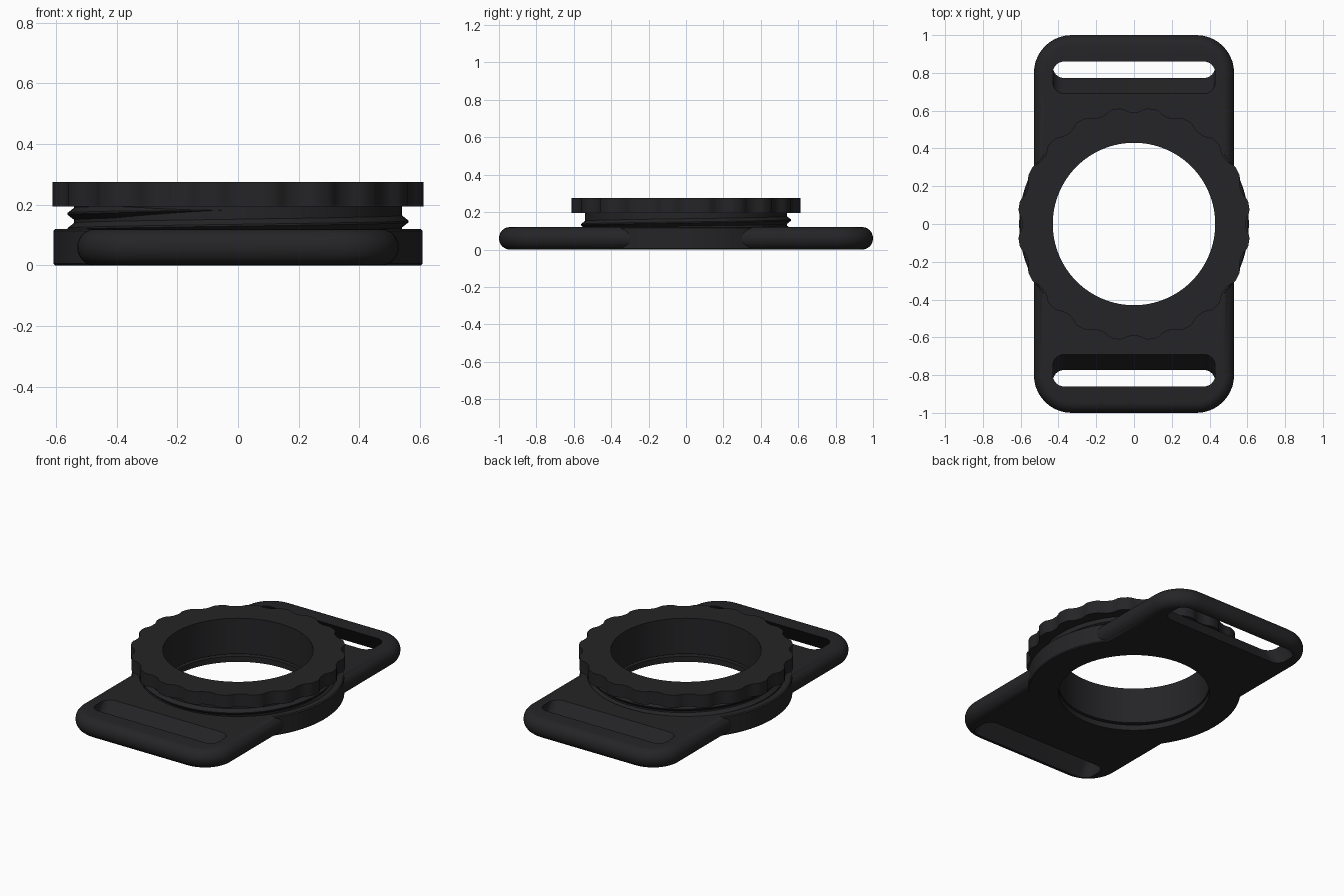
import bpy, bmesh
from math import sin, cos, pi, radians

if "Cube" in bpy.data.objects:
    bpy.data.objects.remove(bpy.data.objects["Cube"])

mat = bpy.data.materials.new("black_plastic")
mat.diffuse_color = (0.018, 0.018, 0.02, 1)
mat.use_nodes = True
mat.node_tree.nodes["Principled BSDF"].inputs["Base Color"].default_value = mat.diffuse_color


def make(name, verts, faces, angle=30):
    me = bpy.data.meshes.new(name)
    me.from_pydata(verts, [], faces)
    bm = bmesh.new()
    bm.from_mesh(me)
    bmesh.ops.recalc_face_normals(bm, faces=bm.faces)
    bm.to_mesh(me)
    bm.free()
    me.materials.append(mat)
    ob = bpy.data.objects.new(name, me)
    bpy.context.collection.objects.link(ob)
    return ob


def stack(name, loops):
    """Skin a stack of equal-length outlines and cap both ends."""
    n = len(loops[0])
    verts = [v for lp in loops for v in lp]
    faces = [(k*n + i, k*n + (i+1) % n, (k+1)*n + (i+1) % n, (k+1)*n + i)
             for k in range(len(loops)-1) for i in range(n)]
    faces += [tuple(range(n)), tuple(range((len(loops)-1)*n, len(loops)*n))]
    return make(name, verts, faces)


def sweep(name, sections, closed):
    """Join closed cross-sections one after another."""
    m, n = len(sections), len(sections[0])
    verts = [v for s in sections for v in s]
    faces = [(k*n + i, k*n + (i+1) % n, ((k+1) % m)*n + (i+1) % n, ((k+1) % m)*n + i)
             for k in range(m if closed else m-1) for i in range(n)]
    if not closed:
        faces += [tuple(range(n)), tuple(range((m-1)*n, m*n))]
    return make(name, verts, faces)


def rounded_rect(hx, hy, r, z, cy=0, seg=10):
    pts = []
    for q, (sx, sy) in enumerate([(1, 1), (-1, 1), (-1, -1), (1, -1)]):
        for i in range(seg+1):
            a = pi/2*(q + i/seg)
            pts.append((sx*(hx-r) + r*cos(a), cy + sy*(hy-r) + r*sin(a), z))
    return pts


def circle(r, z, n=128):
    return [(r*cos(2*pi*i/n), r*sin(2*pi*i/n), z) for i in range(n)]


def boolean(ob, other, op):
    mod = ob.modifiers.new(op, 'BOOLEAN')
    mod.operation, mod.object, mod.solver = op, other, 'EXACT'
    bpy.context.view_layer.objects.active = ob
    bpy.ops.object.modifier_apply(modifier=mod.name)
    bpy.data.objects.remove(other)


def smooth(ob):
    bpy.ops.object.select_all(action='DESELECT')
    ob.select_set(True)
    bpy.context.view_layer.objects.active = ob
    bpy.ops.object.shade_smooth_by_angle(angle=radians(30))


# Strap plate with fully rounded rim
T, R = 0.12, 0.057
loops = []
for k in range(13):
    a = -pi/2 + pi*k/12
    d = R*(1-cos(a))
    loops.append(rounded_rect(0.53-d, 1.0-d, 0.2-d, T/2 + T/2*sin(a)))
plate = stack("strap_plate", loops)

# Central socket disc
disc = stack("socket_disc", [circle(0.602, 0), circle(0.608, 0.006),
                             circle(0.608, T-0.006), circle(0.602, T)])
boolean(plate, disc, 'UNION')

# Stepped hole: narrow bottom lip, wider threaded socket above
boolean(plate, stack("hole_cutter", [circle(0.43, -0.05), circle(0.43, 0.035),
                                     circle(0.565, 0.0351), circle(0.565, 0.2)]), 'DIFFERENCE')

# Slanted strap slots
for s in (1, -1):
    slot = [rounded_rect(0.43, 0.085, 0.06, z, s*(0.775 + 0.083*(T-z)/T))
            for z in (-0.03, T+0.03)]
    boolean(plate, stack("slot_cutter", slot), 'DIFFERENCE')
smooth(plate)

# Screw ring: knurled flange on a plain neck
LUGS, PER = 20, 10
N = LUGS*PER
sections = []
for i in range(N):
    a = 2*pi*i/N
    r = 0.593 + 0.023*min(1, max(0, 0.55 - 0.8*cos(LUGS*a)))
    prof = [(0.43, 0.05), (0.43, 0.275), (r, 0.275), (r, 0.195), (0.54, 0.195), (0.54, 0.05)]
    sections.append([(p*cos(a), p*sin(a), z) for p, z in prof])
smooth(sweep("screw_ring", sections, True))

# Helical thread that fades out under the flange
PITCH, A0, A1, STEP = 0.05, -500, 265, 5
sections = []
for deg in range(A0, A1+1, STEP):
    a = radians(deg)
    z = 0.17 + PITCH*(deg-180)/360
    f = max(0.03, min(1, (A1-deg)/45, (deg-A0)/45))
    prof = [(0.535, -0.024*f), (0.54 + 0.022*f, -0.003*f),
            (0.54 + 0.022*f, 0.003*f), (0.535, 0.024*f)]
    sections.append([(p*cos(a), p*sin(a), z+h) for p, h in prof])
smooth(sweep("screw_thread", sections, False))
